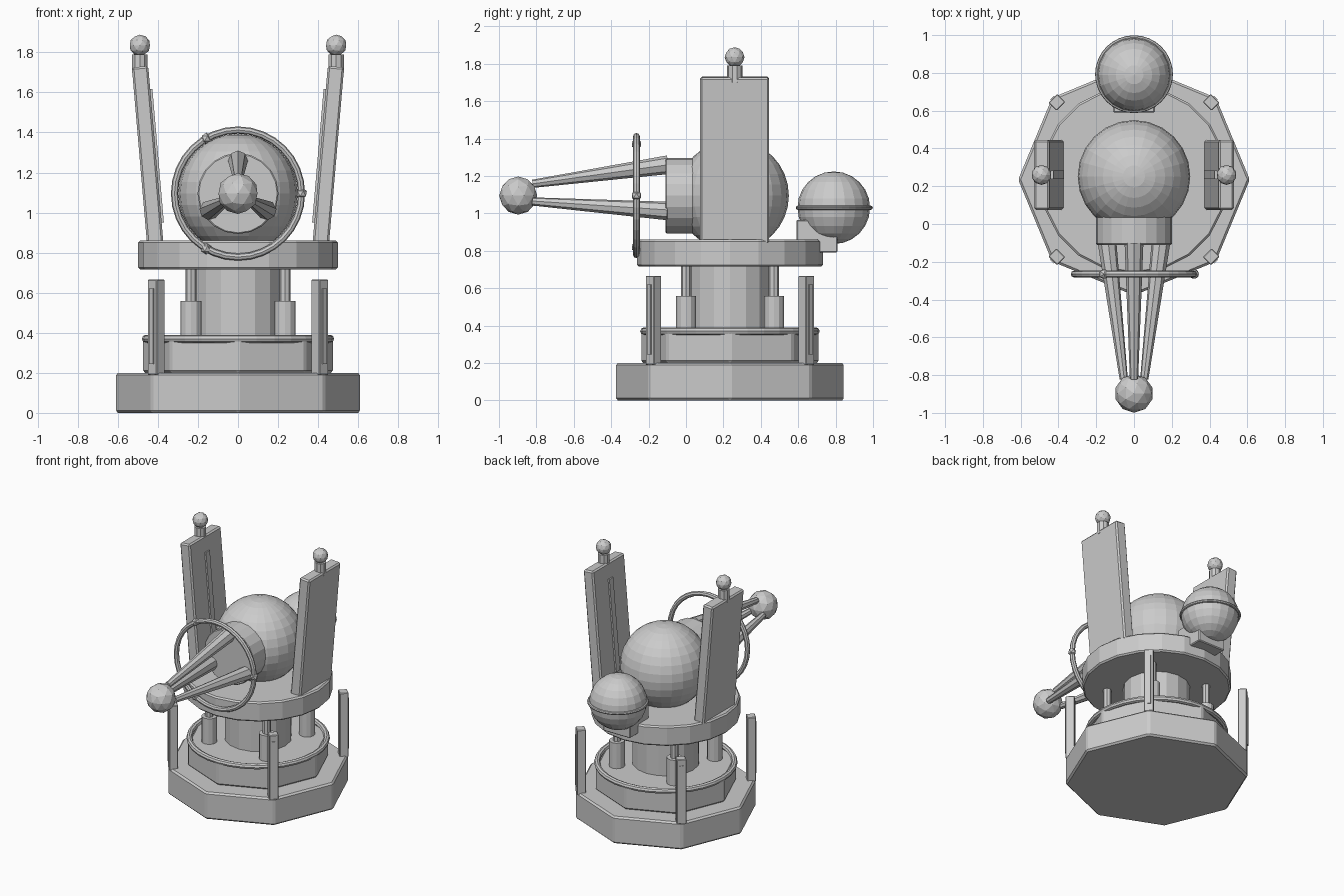
import bpy, math
from mathutils import Vector, Matrix

if "Cube" in bpy.data.objects:
    bpy.data.objects.remove(bpy.data.objects["Cube"])

CY = 0.235          # y of the base axis
BZ = 1.095          # height of the barrel axis


def finish(name, bevel=0.0):
    ob = bpy.context.object
    ob.name = name
    if bevel:
        m = ob.modifiers.new("bevel", 'BEVEL')
        m.width = bevel
        m.segments = 1
        m.limit_method = 'ANGLE'
        m.angle_limit = math.radians(40)
    return ob


def cone(name, a, b, r1, r2, sides, bevel=0.0):
    """Tapered cylinder between two points."""
    a, b = Vector(a), Vector(b)
    d = b - a
    rot = Vector((0, 0, 1)).rotation_difference(d).to_euler()
    bpy.ops.mesh.primitive_cone_add(vertices=sides, radius1=r1, radius2=r2, depth=d.length,
                                    location=(a + b) / 2, rotation=rot)
    return finish(name, bevel)


def pillar(name, x, y, z0, z1, r, sides, bevel=0.0):
    return cone(name, (x, y, z0), (x, y, z1), r, r, sides, bevel)


def prism(name, z0, z1, r, sides, bevel):
    """Upright prism on the base axis with a corner on +x."""
    ob = pillar(name, 0, CY, z0, z1, r, sides, bevel)
    ob.rotation_euler.z = math.pi / 2
    return ob


def box(name, size, matrix, bevel=0.0):
    bpy.ops.mesh.primitive_cube_add(size=1)
    ob = finish(name, bevel)
    ob.data.transform(Matrix.Diagonal((*size, 1)))
    ob.matrix_world = matrix
    return ob


def globe(name, loc, r, seg, rings):
    bpy.ops.mesh.primitive_uv_sphere_add(segments=seg, ring_count=rings, radius=r, location=loc)
    return finish(name)


def knob(name, loc, r, sub=2):
    bpy.ops.mesh.primitive_ico_sphere_add(subdivisions=sub, radius=r, location=loc)
    return finish(name)


def ring(name, loc, R, r, rot=(0, 0, 0), seg=32):
    bpy.ops.mesh.primitive_torus_add(major_radius=R, minor_radius=r, major_segments=seg,
                                     minor_segments=8, location=loc, rotation=rot)
    return finish(name)


# Stepped base, ring and turning column
prism("base", 0, 0.2, 0.613, 8, 0.012)
prism("base_step", 0.2, 0.37, 0.478, 8, 0.012)
ring("base_ring", (0, CY, 0.37), 0.46, 0.02)
prism("column", 0.36, 0.73, 0.225, 16, 0)
prism("platform", 0.715, 0.86, 0.498, 20, 0.01)

# Four pistons around the column, four posts on the base corners
for i in range(4):
    ang = math.radians(45 + 90 * i)
    c, s = math.cos(ang), math.sin(ang)
    px, py = 0.332 * c, CY + 0.332 * s
    pillar("piston_sleeve", px, py, 0.36, 0.558, 0.053, 12)
    pillar("piston_rod", px, py, 0.5, 0.73, 0.028, 8)
    turn = Matrix.Translation((0, CY, 0)) @ Matrix.Rotation(ang, 4, 'Z')
    box("post", (0.06, 0.065, 0.475), turn @ Matrix.Translation((0.578, 0, 0.4275)), 0.004)
    box("post_strip", (0.012, 0.028, 0.375), turn @ Matrix.Translation((0.608, 0, 0.4325)))

# Main body and collar
globe("body", (0, 0.252, BZ), 0.298, 24, 16)
cone("collar", (0, 0.12, BZ), (0, -0.11, BZ), 0.202, 0.202, 20, 0.006)

# Three converging prongs, tip ball, focusing ring with knots
for i in range(3):
    a = math.radians(90 + 120 * i)
    u = Vector((math.cos(a), 0, math.sin(a)))
    cone("prong", u * 0.165 + Vector((0, -0.095, BZ)), u * 0.063 + Vector((0, -0.82, BZ)),
         0.05, 0.022, 8)
    b = math.radians(120 * i)
    knob("ring_knot", (0.318 * math.cos(b), -0.265, BZ + 0.318 * math.sin(b)), 0.029, 1)
knob("tip_ball", (0, -0.897, BZ), 0.102)
ring("focus_ring", (0, -0.265, BZ), 0.317, 0.018, (math.pi / 2, 0, 0))

# Leaning side panels with inner strips and finials
for s in (-1, 1):
    lean = (Matrix.Translation((s * 0.451, 0.26, 1.285))
            @ Matrix.Rotation(s * math.radians(4.9), 4, 'Y'))
    box("side_panel", (0.082, 0.37, 0.89), lean, 0.01)
    box("panel_strip", (0.02, 0.045, 0.67), lean @ Matrix.Translation((-s * 0.042, 0, -0.005)))
    pillar("finial_stem", s * 0.49, 0.26, 1.70, 1.79, 0.041, 10)
    knob("finial_ball", (s * 0.49, 0.26, 1.835), 0.053)

# Rear tank with band and bracket
globe("tank", (0, 0.79, 1.03), 0.194, 20, 12)
ring("tank_band", (0, 0.793, 1.03), 0.195, 0.011)
box("tank_bracket", (0.22, 0.22, 0.175), Matrix.Translation((0, 0.70, 0.8775)), 0.006)
